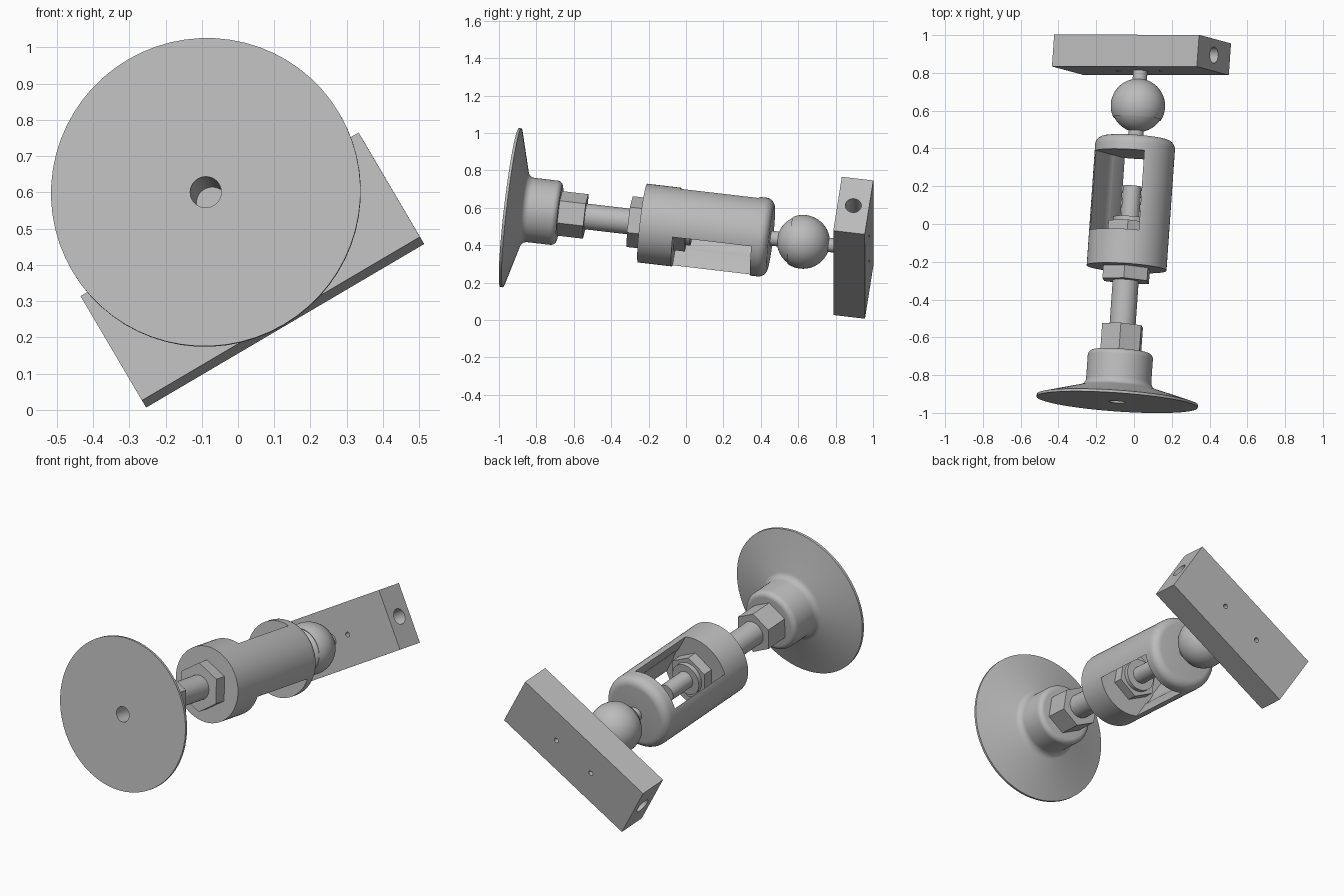
import bpy, bmesh, math
from mathutils import Matrix, Vector

cube = bpy.data.objects.get("Cube")
if cube:
    bpy.data.objects.remove(cube, do_unlink=True)

# One grey finish for every part
grey = bpy.data.materials.new("plain grey")
grey.use_nodes = True
colour = (0.5, 0.5, 0.5, 1)
grey.diffuse_color = colour
grey.node_tree.nodes["Principled BSDF"].inputs["Base Color"].default_value = colour

# Tilted frame: local z runs along the shaft, local x along the mounting block
axis = Vector((0.07, 1, -0.117)).normalized()
side = Vector((0.862, 0, 0.507))
side = (side - axis * side.dot(axis)).normalized()
FRAME = Matrix((side, axis.cross(side), axis)).transposed().to_4x4()
FRAME.translation = (-0.089, -0.943, 0.601)


def make(name, bm, local=Matrix()):
    bmesh.ops.recalc_face_normals(bm, faces=bm.faces)
    mesh = bpy.data.meshes.new(name)
    bm.to_mesh(mesh)
    bm.free()
    mesh.transform(FRAME @ local)
    mesh.materials.append(grey)
    mesh.shade_smooth()
    mesh.set_sharp_from_angle(angle=math.radians(30))
    ob = bpy.data.objects.new(name, mesh)
    bpy.context.scene.collection.objects.link(ob)
    return ob


def lathe(name, profile, sides=48, turn=0, local=Matrix()):
    """Spin (radius, height) points, on-axis points closing the ends."""
    bm = bmesh.new()
    rings = []
    for r, z in profile:
        if r < 1e-6:
            rings.append([bm.verts.new((0, 0, z))] * sides)
        else:
            rings.append([bm.verts.new((r * math.cos(a), r * math.sin(a), z))
                          for a in (turn + math.tau * i / sides for i in range(sides))])
    for low, high in zip(rings, rings[1:]):
        for i in range(sides):
            j = (i + 1) % sides
            corners = list(dict.fromkeys((low[i], low[j], high[j], high[i])))
            if len(corners) > 2:
                bm.faces.new(corners)
    return make(name, bm, local)


def rod(name, r, z0, z1, sides=32, local=Matrix(), turn=0):
    return lathe(name, [(0, z0), (r, z0), (r, z1), (0, z1)], sides, turn, local)


def nut(name, r, z0, z1):
    return rod(name, r, z0, z1, 6, turn=math.radians(-4))


def box(name, size, centre):
    bm = bmesh.new()
    bmesh.ops.create_cube(bm, size=1)
    bmesh.ops.scale(bm, vec=size, verts=bm.verts)
    bmesh.ops.translate(bm, vec=centre, verts=bm.verts)
    return make(name, bm)


def cut(ob, cutters):
    """Subtract the cutters, bake the result and drop the helpers."""
    for c in cutters:
        c.hide_render = True
        mod = ob.modifiers.new("cut", 'BOOLEAN')
        mod.operation, mod.solver, mod.object = 'DIFFERENCE', 'EXACT', c
    graph = bpy.context.evaluated_depsgraph_get()
    mesh = bpy.data.meshes.new_from_object(ob.evaluated_get(graph))
    ob.modifiers.clear()
    ob.data = mesh
    mesh.shade_smooth()
    mesh.set_sharp_from_angle(angle=math.radians(30))
    for c in cutters:
        bpy.data.objects.remove(c, do_unlink=True)


def arc(r, z, radius, start, end, steps=6):
    angles = [math.radians(start + (end - start) * i / steps) for i in range(steps + 1)]
    return [(r + radius * math.cos(a), z + radius * math.sin(a)) for a in angles]


# Flared foot with a blind centre hole and a rounded boss
lathe("foot", [(0, 0.25), (0.043, 0.25), (0.043, 0), (0.428, 0), (0.428, 0.014)]
      + arc(0.213, 0.116, 0.04, 255, 180) + arc(0.143, 0.24, 0.03, 0, 90) + [(0, 0.27)], 64)

# Threaded shaft and its nuts
nut("foot_nut", 0.12, 0.262, 0.41)
rod("shaft", 0.069, 0.4, 0.7)
nut("outer_lock_nut", 0.137, 0.648, 0.72)
nut("inner_lock_nut", 0.125, 0.89, 0.96)
rod("inner_collar", 0.09, 0.95, 0.985)
rod("shaft_tip", 0.049, 0.9, 1.153)

# Hollow sleeve with two opposite windows
sleeve = lathe("sleeve", [(0, 0.717), (0.212, 0.717)]
               + arc(0.164, 1.362, 0.048, 0, 90) + [(0, 1.41)], 64)
cut(sleeve, [rod("bore_cutter", 0.155, 0.9, 1.325, 48),
             box("window_cutter", (0.297, 0.6, 0.425), (0, 0, 1.1125))])

# Ball joint: full ball with a slightly smaller seat below the seam
BALL = 1.583
rod("ball_neck", 0.04, 1.4, BALL)
seam = -28
lathe("ball", [(0, BALL - 0.139)] + arc(0, BALL, 0.139, -80, seam, 8)
      + arc(0, BALL, 0.144, seam, 84, 16) + [(0, BALL + 0.144)], 48)
rod("block_neck", 0.038, BALL, 1.78)

# Mounting block with a lengthwise bore and two screw holes
block = box("mounting_block", (0.89, 0.337, 0.17), (0, 0, 1.855))
lengthwise = Matrix.Translation((0, 0, 1.855)) @ Matrix.Rotation(math.pi / 2, 4, 'Y')
cutters = [rod("bore_cutter", 0.043, -0.6, 0.6, 32, lengthwise)]
for x in (-0.13, 0.13):
    cutters.append(rod("screw_cutter", 0.014, 1.7, 2.0, 16, Matrix.Translation((x, 0, 0))))
cut(block, cutters)
